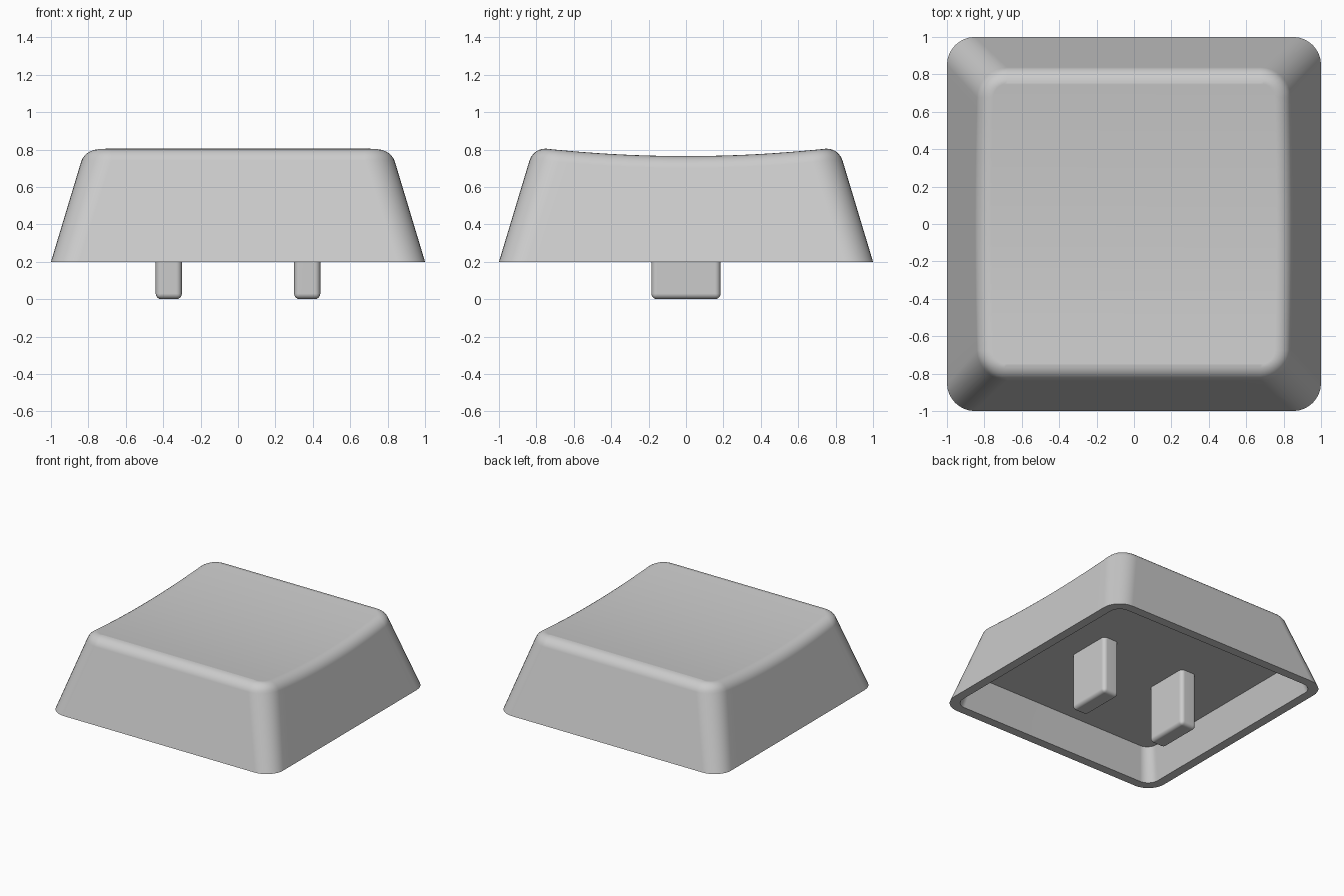
import bpy, bmesh, math

if "Cube" in bpy.data.objects:
    bpy.data.objects.remove(bpy.data.objects["Cube"])

grey = bpy.data.materials.new("plain grey")
grey.diffuse_color = (0.6, 0.6, 0.6, 1)
grey.use_nodes = True
grey.node_tree.nodes["Principled BSDF"].inputs["Base Color"].default_value = grey.diffuse_color

CORNER_STEPS, SIDE_STEPS = 8, 20


def dish(y):
    """Depth of the cylindrical scoop in the top at this y."""
    return 0.04 * max(0.0, 1 - (y / 0.75) ** 2)


def ring(bm, half, radius, z, scooped):
    """Rounded square: right side from front to back, then left side mirrored."""
    c = half - radius
    right = []
    for i in range(CORNER_STEPS + 1):
        a = math.radians(-90 + 90 * i / CORNER_STEPS)
        right.append((c + radius * math.cos(a), -c + radius * math.sin(a)))
    right += [(half, -c + 2 * c * i / SIDE_STEPS) for i in range(1, SIDE_STEPS)]
    right += [(x, -y) for x, y in reversed(right[:CORNER_STEPS + 1])]
    pts = right + [(-x, y) for x, y in reversed(right)]
    verts = []
    for x, y in pts:
        d = dish(y) if scooped else 0
        # lowered edges slide down along the sloping wall
        verts.append(bm.verts.new((x + math.copysign(0.3 * d, x), y, z - d)))
    return verts


def cap_end(bm, verts):
    """Close a ring with strips running from side to side."""
    n = len(verts)
    for i in range(n // 2 - 1):
        bm.faces.new((verts[i], verts[i + 1], verts[n - 2 - i], verts[n - 1 - i]))


def finish(obj):
    obj.data.materials.append(grey)
    bpy.ops.object.select_all(action='DESELECT')
    obj.select_set(True)
    bpy.context.view_layer.objects.active = obj
    bpy.ops.object.shade_smooth_by_angle(angle=math.radians(32))
    mod = obj.modifiers.new("even shading", 'WEIGHTED_NORMAL')
    mod.keep_sharp = True


def make_object(name, bm):
    bmesh.ops.recalc_face_normals(bm, faces=bm.faces)
    mesh = bpy.data.meshes.new(name)
    bm.to_mesh(mesh)
    bm.free()
    obj = bpy.data.objects.new(name, mesh)
    bpy.context.collection.objects.link(obj)
    return obj


# Hollow cap: cavity ceiling, inner wall, rim, outer wall, rounded top edge
bm = bmesh.new()
sections = [(0.868, 0.08, 0.457, False), (0.928, 0.09, 0.2, False),
            (1.0, 0.15, 0.2, False)]
fillet = 0.09
for i in range(7):
    a = math.radians(17 + 73 * i / 6)
    inset = fillet * (math.cos(math.radians(17)) - math.cos(a))
    drop = fillet * (1 - math.sin(a))
    sections.append((0.837 - inset, 0.16 - inset, 0.805 - drop, True))
rings = [ring(bm, *s) for s in sections]
for lower, upper in zip(rings, rings[1:]):
    n = len(lower)
    for i in range(n):
        j = (i + 1) % n
        bm.faces.new((lower[i], lower[j], upper[j], upper[i]))
cap_end(bm, rings[0])
cap_end(bm, rings[-1])
finish(make_object("cap", bm))

# Two rounded prongs below the cap
for side, name in ((-1, "left_prong"), (1, "right_prong")):
    bm = bmesh.new()
    bmesh.ops.create_cube(bm, size=1)
    for v in bm.verts:
        v.co = (v.co.x * 0.14 + side * 0.37, v.co.y * 0.37, (v.co.z + 0.5) * 0.52)
    edges = [e for e in bm.edges if min(v.co.z for v in e.verts) < 0.1]
    bmesh.ops.bevel(bm, geom=edges, offset=0.03, segments=4, profile=0.5,
                    affect='EDGES')
    finish(make_object(name, bm))
